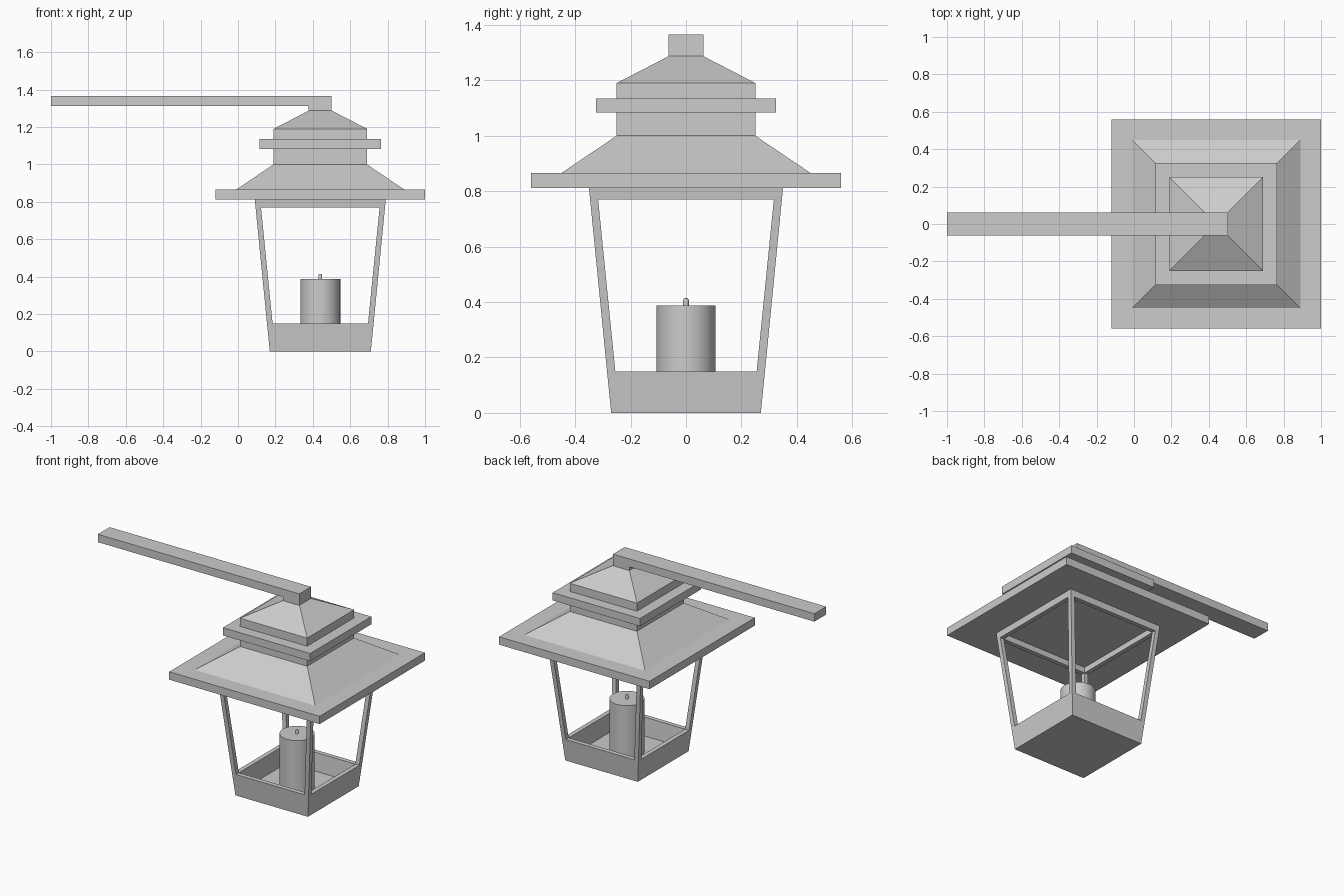
import bpy, bmesh, math

if "Cube" in bpy.data.objects:
    bpy.data.objects.remove(bpy.data.objects["Cube"])

CX = 0.44  # lantern axis

metal = bpy.data.materials.new("plain grey")
metal.diffuse_color = (0.604, 0.604, 0.604, 1)
metal.use_nodes = True
metal.node_tree.nodes["Principled BSDF"].inputs["Base Color"].default_value = metal.diffuse_color


def finish(name, bm):
    bmesh.ops.recalc_face_normals(bm, faces=bm.faces)
    me = bpy.data.meshes.new(name)
    bm.to_mesh(me)
    bm.free()
    me.materials.append(metal)
    ob = bpy.data.objects.new(name, me)
    bpy.context.collection.objects.link(ob)
    return ob


def loft(name, rings, closed=False):
    """Skin a list of point loops; cap the ends, or join last to first."""
    bm = bmesh.new()
    loops = [[bm.verts.new(p) for p in r] for r in rings]
    n = len(loops[0])
    pairs = list(zip(loops, loops[1:]))
    if closed:
        pairs.append((loops[-1], loops[0]))
    else:
        bm.faces.new(loops[0])
        bm.faces.new(loops[-1])
    for a, b in pairs:
        for i in range(n):
            j = (i + 1) % n
            bm.faces.new((a[i], a[j], b[j], b[i]))
    return finish(name, bm)


def square(h, z):
    return [(CX + sx * h, sy * h, z) for sx, sy in ((-1, -1), (1, -1), (1, 1), (-1, 1))]


def stack(name, profile, closed=False):
    return loft(name, [square(h, z) for h, z in profile], closed)


def cylinder(name, profile, sides):
    rings = [[(CX + r * math.cos(2 * math.pi * i / sides),
               r * math.sin(2 * math.pi * i / sides), z) for i in range(sides)]
             for r, z in profile]
    ob = loft(name, rings)
    bpy.context.view_layer.objects.active = ob
    ob.select_set(True)
    bpy.ops.object.shade_smooth_by_angle(angle=math.radians(35))
    ob.select_set(False)


# hollow base tray and upper window rail
stack("base_tray", [(0.27, 0), (0.285, 0.15), (0.255, 0.15), (0.243, 0.03)])
stack("top_rail", [(0.346, 0.77), (0.35, 0.812), (0.322, 0.812), (0.317, 0.77)], True)

# four leaning corner posts
for sx, sy, label in ((-1, -1, "front_left"), (1, -1, "front_right"),
                      (1, 1, "back_right"), (-1, 1, "back_left")):
    rings = []
    for inner, outer, z in ((0.255, 0.285, 0.15), (0.317, 0.346, 0.77)):
        rings.append([(CX + sx * a, sy * b, z) for a, b in
                      ((inner, inner), (outer, inner), (outer, outer), (inner, outer))])
    loft(label + "_post", rings)

# tiered roof
stack("roof_slab", [(0.56, 0.812), (0.56, 0.865)])
stack("roof_lower_slope", [(0.502, 0.83), (0.25, 1.0), (0.25, 1.19), (0.0625, 1.287)])
stack("roof_collar", [(0.325, 1.083), (0.325, 1.135)])

# hanging arm with the cap block at its end, one L-shaped profile
outline = [(-1, 1.312), (0.3775, 1.312), (0.3775, 1.28), (0.5, 1.28), (0.5, 1.365), (-1, 1.365)]
loft("hanging_arm", [[(x, y, z) for x, z in outline] for y in (-0.0625, 0.0625)])

# candle and wick
cylinder("candle", [(0.107, 0.03), (0.107, 0.387)], 32)
cylinder("wick", [(0.01, 0.38), (0.01, 0.407), (0.007, 0.413), (0.003, 0.415)], 12)
